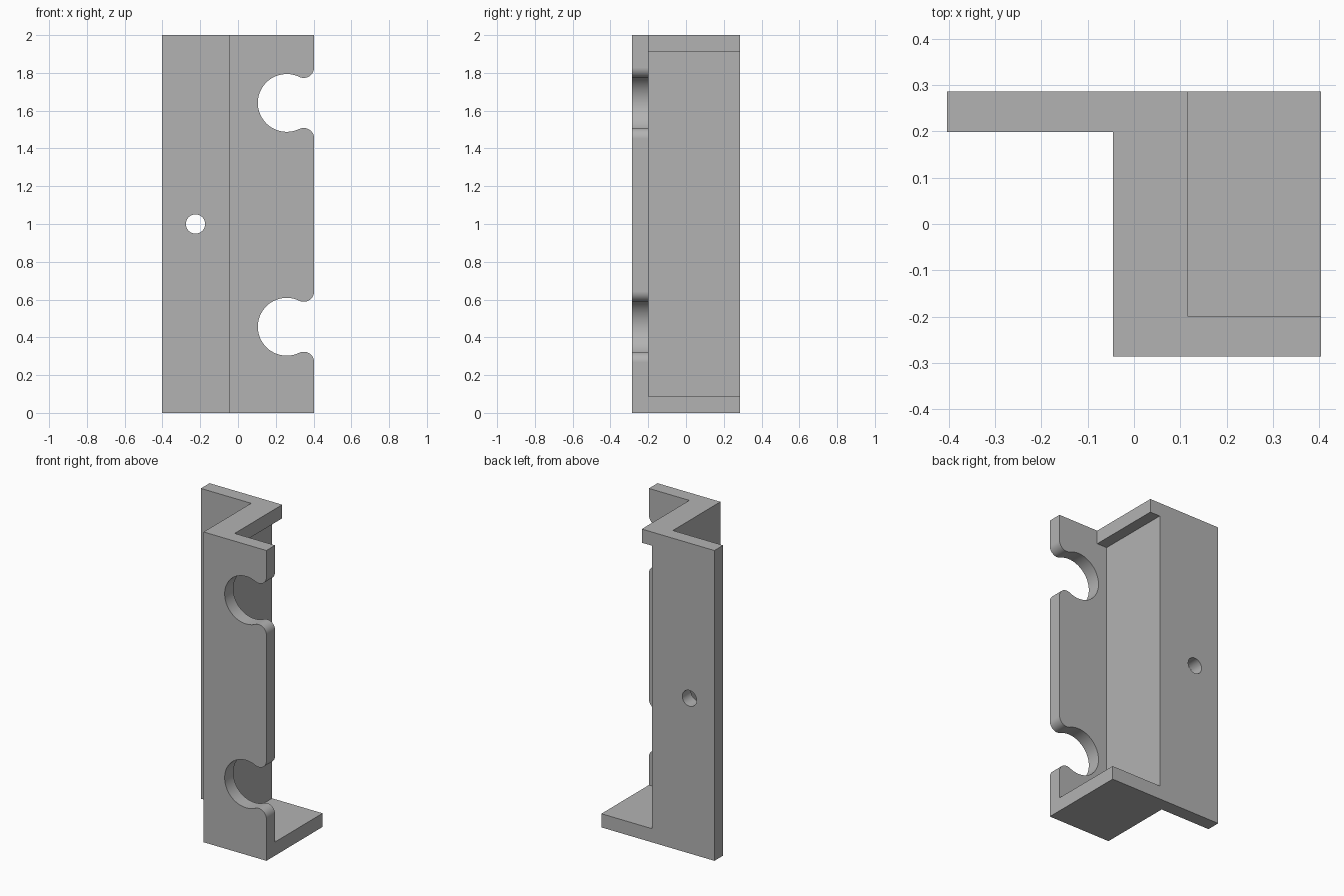
import bpy, bmesh
from math import cos, sin, pi, sqrt, atan2
from mathutils import Vector

cube = bpy.data.objects.get("Cube")
if cube:
    bpy.data.objects.remove(cube, do_unlink=True)

W, D, H, T = 0.403, 0.286, 2.0, 0.088    # half width, half depth, height, wall
WEB = -0.045                             # left face of the web
LIP = 0.115                              # edge of the top lip
FAR = 1.0                                # overshoot of the cutters

grey = bpy.data.materials.new("grey")
grey.use_nodes = True
grey.diffuse_color = (0.45, 0.45, 0.45, 1)
grey.node_tree.nodes["Principled BSDF"].inputs["Base Color"].default_value = grey.diffuse_color


def prism(name, points, direction):
    """Extrude a flat outline along a direction."""
    bm = bmesh.new()
    face = bm.faces.new([bm.verts.new(p) for p in points])
    new = bmesh.ops.extrude_face_region(bm, geom=[face])["geom"]
    bmesh.ops.translate(bm, vec=Vector(direction),
                        verts=[v for v in new if isinstance(v, bmesh.types.BMVert)])
    bmesh.ops.recalc_face_normals(bm, faces=bm.faces)
    mesh = bpy.data.meshes.new(name)
    bm.to_mesh(mesh)
    bm.free()
    mesh.materials.append(grey)
    obj = bpy.data.objects.new(name, mesh)
    bpy.context.collection.objects.link(obj)
    return obj


def arc(cx, cz, r, a, b, n):
    return [(cx + r * cos(a + (b - a) * i / n), cz + r * sin(a + (b - a) * i / n))
            for i in range(n + 1)]


def cut(target, cutter):
    """Subtract the cutter, then discard it."""
    cutter.hide_render = True
    mod = target.modifiers.new("cut", "BOOLEAN")
    mod.operation, mod.solver, mod.object = "DIFFERENCE", "EXACT", cutter
    bpy.ops.object.select_all(action="DESELECT")
    bpy.context.view_layer.objects.active = target
    target.select_set(True)
    bpy.ops.object.modifier_apply(modifier=mod.name)
    bpy.data.objects.remove(cutter, do_unlink=True)


def pocket(x, z0, z1):
    """Box open to the right and back, behind the front plate."""
    y = -D + T
    return prism("pocket_cutter", [(x, y, z0), (FAR, y, z0), (FAR, FAR, z0), (x, FAR, z0)],
                 (0, 0, z1 - z0))


def notch(zc, cx=0.258, big=0.153, small=0.055):
    """Round slot with a mouth rounded off on both lips."""
    fx = W - small
    dz = sqrt((big + small) ** 2 - (fx - cx) ** 2)
    a = atan2(dz, cx - fx)
    outline = [(FAR, zc - dz)]
    outline += arc(fx, zc - dz, small, 0, a, 16)
    outline += arc(cx, zc, big, a - pi, -a - pi, 48)[1:-1]
    outline += arc(fx, zc + dz, small, -a, 0, 16)
    outline += [(FAR, zc + dz)]
    return prism("notch_cutter", [(x, -D - T, z) for x, z in outline], (0, 2.5 * T, 0))


# Bracket body: back flange and solid block
bracket = prism("bracket", [(-W, D, 0), (-W, D - T, 0), (WEB, D - T, 0),
                            (WEB, -D, 0), (W, -D, 0), (W, D, 0)], (0, 0, H))

# Hollow between shelf and lip, then the opening beside the top lip
cut(bracket, pocket(WEB + T, T, H - T))
cut(bracket, pocket(LIP, H / 2, H + T))

# Holding notches in the front plate
for z in (0.456, 1.641):
    cut(bracket, notch(z))

# Screw hole in the back flange
hole = arc(-0.225, 1.0, 0.051, 0, 2 * pi, 40)[:-1]
cut(bracket, prism("hole_cutter", [(x, D - 2 * T, z) for x, z in hole], (0, 3 * T, 0)))

# Smooth the curved walls, keep the edges sharp
bpy.ops.object.shade_smooth_by_angle(angle=pi / 6)
bracket.modifiers.new("even_shading", "WEIGHTED_NORMAL").keep_sharp = True
